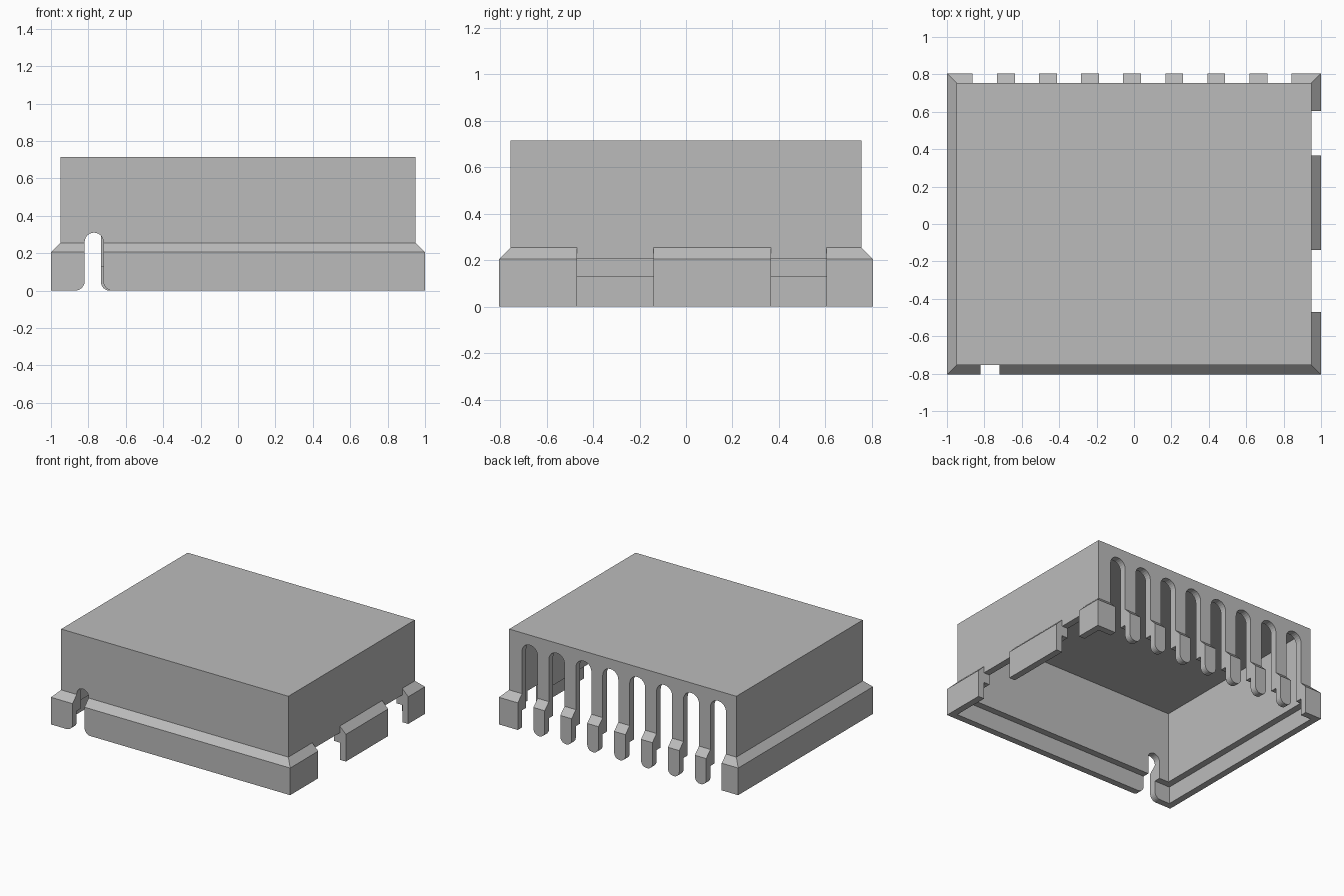
import bpy, bmesh, math
from mathutils import Vector

if "Cube" in bpy.data.objects:
    bpy.data.objects.remove(bpy.data.objects["Cube"])

WALL = 0.05
STEP = 0.05
HALF_X, HALF_Y, TOP = 0.95, 0.755, 0.715

# Single matte grey
grey = bpy.data.materials.new("housing grey")
grey.use_nodes = True
tone = (0.5, 0.5, 0.5, 1)
grey.diffuse_color = tone
grey.node_tree.nodes["Principled BSDF"].inputs["Base Color"].default_value = tone


def make_object(name, bm):
    bmesh.ops.recalc_face_normals(bm, faces=bm.faces)
    mesh = bpy.data.meshes.new(name)
    bm.to_mesh(mesh)
    bm.free()
    mesh.materials.append(grey)
    obj = bpy.data.objects.new(name, mesh)
    bpy.context.collection.objects.link(obj)
    return obj


def prism(bm, outline, sweep):
    """Extrude a closed outline along a vector."""
    face = bm.faces.new([bm.verts.new(p) for p in outline])
    ext = bmesh.ops.extrude_face_region(bm, geom=[face], use_keep_orig=True)
    moved = [g for g in ext["geom"] if isinstance(g, bmesh.types.BMVert)]
    bmesh.ops.translate(bm, verts=moved, vec=Vector(sweep))


def slot(bm, x0, x1, y0, y1, top, left_r, right_r):
    """Round-topped slot; the bottom corners flare by the given radii."""
    mid, rad = (x0 + x1) / 2, (x1 - x0) / 2
    pts = []

    def foot(edge, side, r):
        if r == 0:
            return [(edge, -0.1)]
        arc = [math.pi / 2 * i / 6 for i in range(7)]
        return [(edge + side * r, -0.1)] + [
            (edge + side * r * (1 - math.sin(a)), r * (1 - math.cos(a))) for a in arc]

    pts += foot(x1, 1, right_r)
    pts += [(mid + rad * math.cos(math.pi * i / 12),
             top - rad + rad * math.sin(math.pi * i / 12)) for i in range(13)]
    pts += foot(x0, -1, left_r)[::-1]
    prism(bm, [(x, y0, z) for x, z in pts], (0, y1 - y0, 0))


# Hollow housing: rectangles lofted over the outside, round the rim, up the inside
bm = bmesh.new()
profile = [(0, TOP), (0, 0.255), (STEP, 0.205), (STEP, 0),
           (STEP - WALL, 0), (STEP - WALL, 0.13), (-WALL, 0.13), (-WALL, TOP - 0.045)]
rings = []
for grow, z in profile:
    x, y = HALF_X + grow, HALF_Y + grow
    rings.append([bm.verts.new((sx * x, sy * y, z))
                  for sx, sy in ((-1, -1), (1, -1), (1, 1), (-1, 1))])
for a, b in zip(rings, rings[1:]):
    for i in range(4):
        j = (i + 1) % 4
        bm.faces.new((a[i], a[j], b[j], b[i]))
bm.faces.new(rings[0])
bm.faces.new(rings[-1])
housing = make_object("housing", bm)

# Cutters: row of rear slots, one front slot, two side notches
bm = bmesh.new()
COUNT, PITCH, FLARE = 8, 0.225, 0.045
for i in range(COUNT):
    x = -0.7975 + i * PITCH
    slot(bm, x - 0.065, x + 0.065, 0.65, 0.9, 0.64,
         0 if i == 0 else FLARE, 0 if i == COUNT - 1 else FLARE)
slot(bm, -0.82, -0.72, -0.9, -0.65, 0.31, 0.05, 0.05)
for y0, y1 in ((-0.47, -0.14), (0.365, 0.605)):
    prism(bm, [(0.85, y0, -0.1), (0.85, y1, -0.1), (0.85, y1, 0.205), (0.85, y0, 0.205)],
          (0.25, 0, 0))
    # Clear the sloped shoulder above the notch, outside the upper wall
    prism(bm, [(HALF_X, y0, 0.2), (HALF_X, y1, 0.2), (HALF_X, y1, 0.3), (HALF_X, y0, 0.3)],
          (0.15, 0, 0))
cutter = make_object("slot_cutter", bm)
cutter.hide_render = True

cut = housing.modifiers.new("slots", "BOOLEAN")
cut.operation = "DIFFERENCE"
cut.solver = "EXACT"
cut.use_self = True
cut.object = cutter
bpy.context.view_layer.objects.active = housing
housing.select_set(True)
bpy.ops.object.modifier_apply(modifier=cut.name)
bpy.data.objects.remove(cutter)
